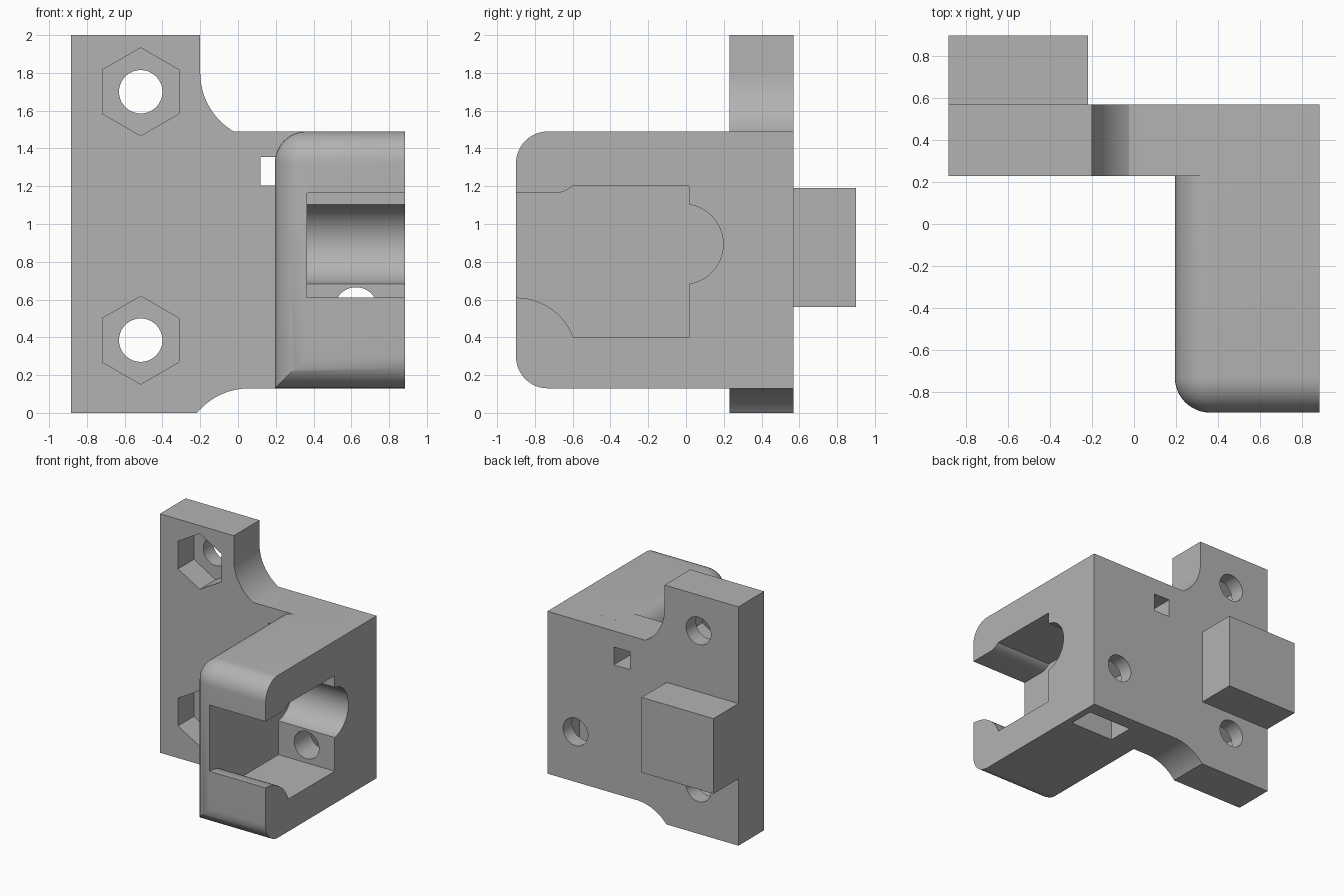
import bpy, bmesh
from math import sin, cos, radians, pi

cube = bpy.data.objects.get("Cube")
if cube:
    bpy.data.objects.remove(cube, do_unlink=True)

grey = bpy.data.materials.new("plain grey")
grey.use_nodes = True
COLOUR = (0.45, 0.45, 0.45, 1)
grey.diffuse_color = COLOUR
grey.node_tree.nodes["Principled BSDF"].inputs["Base Color"].default_value = COLOUR


def arc(cx, cy, r, start, end, n=20):
    """Points on a circular arc, angles in degrees."""
    angles = [radians(start + (end - start) * i / n) for i in range(n + 1)]
    return [(cx + r * cos(a), cy + r * sin(a)) for a in angles]


def finish(name, bm):
    bmesh.ops.recalc_face_normals(bm, faces=bm.faces)
    mesh = bpy.data.meshes.new(name)
    bm.to_mesh(mesh)
    bm.free()
    mesh.materials.append(grey)
    obj = bpy.data.objects.new(name, mesh)
    bpy.context.collection.objects.link(obj)
    return obj


def prism(name, points, axis, lo, hi):
    """Extrude a (y, z) outline along x, or an (x, z) outline along y."""
    place = (lambda p, d: (d, *p)) if axis == "x" else (lambda p, d: (p[0], d, p[1]))
    bm = bmesh.new()
    near = [bm.verts.new(place(p, lo)) for p in points]
    far = [bm.verts.new(place(p, hi)) for p in points]
    bm.faces.new(near)
    bm.faces.new(far)
    for i in range(len(points)):
        j = (i + 1) % len(points)
        bm.faces.new((near[i], near[j], far[j], far[i]))
    return finish(name, bm)


def box(name, x0, x1, y0, y1, z0, z1):
    return prism(name, [(x0, z0), (x1, z0), (x1, z1), (x0, z1)], "y", y0, y1)


def hexagon(x, z, r):
    return arc(x, z, r, 90, 450, 6)[:-1]


def combine(target, parts, operation):
    """Boolean the parts into the target and remove them."""
    for part in parts:
        part.hide_render = True
        mod = target.modifiers.new("combine", "BOOLEAN")
        mod.operation, mod.object, mod.solver = operation, part, "EXACT"
        graph = bpy.context.evaluated_depsgraph_get()
        mesh = bpy.data.meshes.new_from_object(target.evaluated_get(graph))
        target.modifiers.clear()
        target.data = mesh
        bpy.data.objects.remove(part, do_unlink=True)


FRONT, BACK = 0.23, 0.57      # mounting plate faces
RIGHT, LOW, HIGH = 0.885, 0.13, 1.49

# Mounting plate with concave shoulders
outline = [(-0.885, 0)]
outline += arc(0.06, -0.23, 0.36, 140.3, 90)
outline += [(RIGHT, LOW), (RIGHT, HIGH)]
outline += arc(0.16, 1.8, 0.36, 239.5, 180)
outline += [(-0.2, 2), (-0.885, 2)]
bracket = prism("bracket", outline, "y", FRONT, BACK)

# Forward arm, rounded on its front and upper inner edges
arm = box("arm", 0.195, RIGHT, -0.9, 0.4, LOW, HIGH)
bm = bmesh.new()
bm.from_mesh(arm.data)


def is_rounded(edge):
    a, b = (v.co for v in edge.verts)
    on_front = a.y < -0.8 and b.y < -0.8
    on_inner = a.x < 0.3 and b.x < 0.3
    on_top = a.z > 1 and b.z > 1
    on_bottom = a.z < 1 and b.z < 1
    return on_front and (on_inner or on_top or on_bottom) or (on_inner and on_top and not
                                                              (a.y > 0 and b.y > 0))


bmesh.ops.bevel(bm, geom=[e for e in bm.edges if is_rounded(e)], offset=0.168,
                segments=12, profile=0.5, affect="EDGES")
bmesh.ops.recalc_face_normals(bm, faces=bm.faces)
bm.to_mesh(arm.data)
bm.free()

# Block on the back of the plate
block = box("back_block", -0.885, -0.22, 0.5, 0.9, 0.56, 1.19)
combine(bracket, [arm, block], "UNION")

# Open chamber in the arm, with a half-round seat at its inner end
chamber = [(-1, 1.165)] + arc(-0.69, 1.29, 0.125, 270, 316, 8)
chamber += [(0.015, 1.2)]
chamber += arc(-0.015, 0.893, 0.212, 81.9, -81.9, 32)
chamber += [(0.015, 0.4)]
chamber += arc(-0.9, 0.285, 0.325, 21, 90)
chamber += [(-1, 0.61)]
cutters = [prism("chamber", chamber, "x", 0.365, 1)]

# Screw holes with hexagonal nut pockets
for z in (0.385, 1.7):
    cutters.append(prism("nut_pocket", hexagon(-0.515, z, 0.233), "y", 0.1, 0.44))
    cutters.append(prism("screw_hole", arc(-0.515, z, 0.115, 0, 360, 40)[:-1], "y", 0.3, 0.7))

# Arm screw hole with a nut slot opening downwards
cutters.append(prism("arm_hole", arc(0.625, 0.55, 0.115, 0, 360, 40)[:-1], "y", -0.05, 0.7))
slot = [(0.423, 0), (0.827, 0), (0.827, 0.667), (0.625, 0.783), (0.423, 0.667)]
cutters.append(prism("nut_slot", slot, "y", 0.23, 0.45))

# Square tie opening through the plate
cutters.append(box("tie_opening", 0.12, 0.27, FRONT, 0.7, 1.205, 1.355))
combine(bracket, cutters, "DIFFERENCE")

# Smooth the curved faces and keep the sharp edges
bpy.ops.object.select_all(action="DESELECT")
bracket.select_set(True)
bpy.context.view_layer.objects.active = bracket
bpy.ops.object.shade_smooth_by_angle(angle=radians(30))
